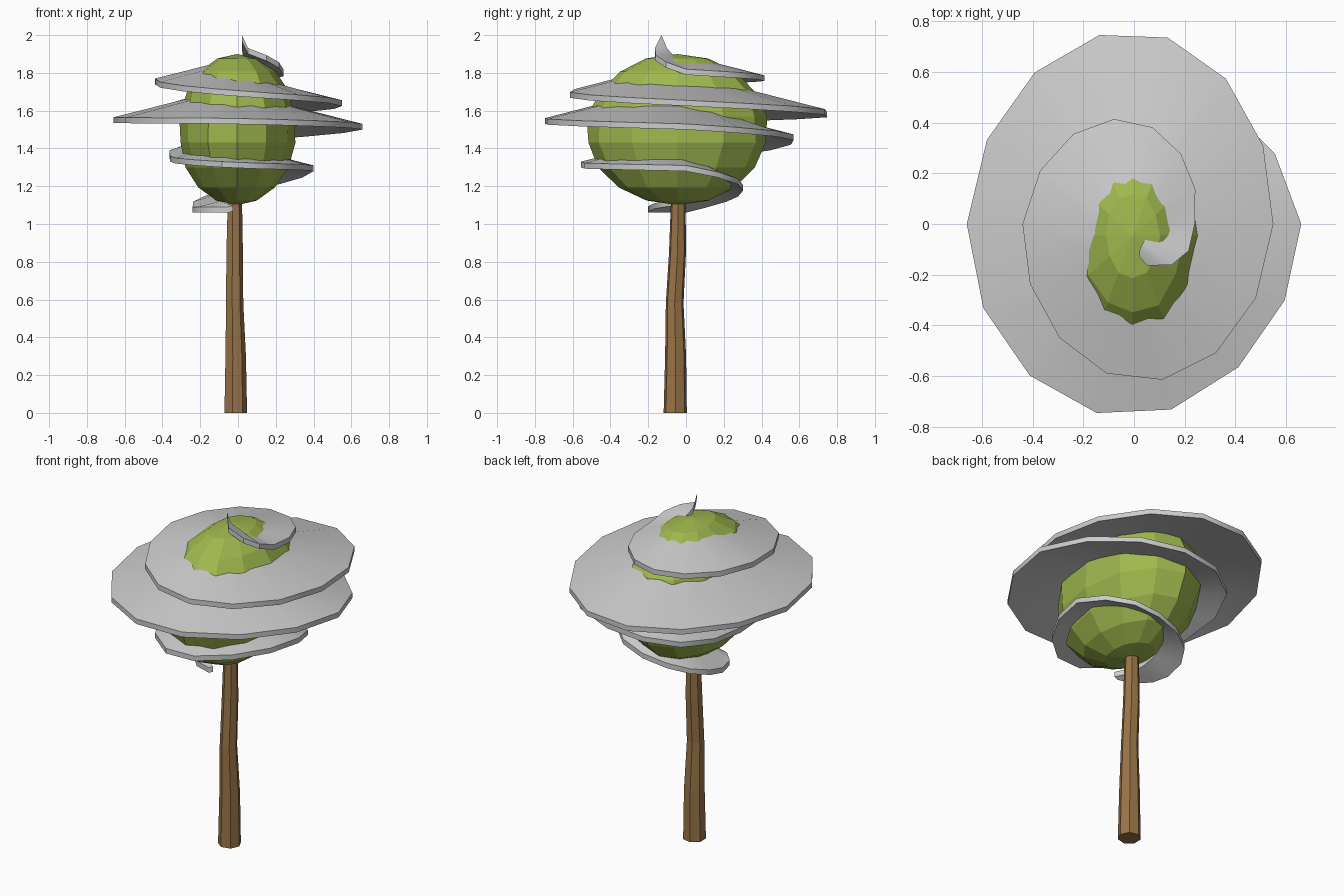
import bpy, bmesh, math, random
from mathutils import Vector

if "Cube" in bpy.data.objects:
    bpy.data.objects.remove(bpy.data.objects["Cube"])

random.seed(4)


def material(name, rgb):
    m = bpy.data.materials.new(name)
    m.diffuse_color = (*rgb, 1)
    m.use_nodes = True
    m.node_tree.nodes["Principled BSDF"].inputs["Base Color"].default_value = m.diffuse_color
    return m


def finish(bm, name, mat=None):
    bmesh.ops.recalc_face_normals(bm, faces=bm.faces)
    me = bpy.data.meshes.new(name)
    bm.to_mesh(me)
    bm.free()
    ob = bpy.data.objects.new(name, me)
    bpy.context.collection.objects.link(ob)
    if mat:
        me.materials.append(mat)
    return ob


def loft(rings, name, mat=None):
    """Join equal-sized closed rings of points and cap both ends."""
    bm = bmesh.new()
    vs = [[bm.verts.new(p) for p in r] for r in rings]
    n = len(vs[0])
    for a, b in zip(vs, vs[1:]):
        for j in range(n):
            k = (j + 1) % n
            bm.faces.new((a[j], a[k], b[k], b[j]))
    bm.faces.new(vs[0])
    bm.faces.new(vs[-1])
    return finish(bm, name, mat)


def interp(vals, t):
    t = min(max(t, 0), len(vals) - 1)
    i = min(int(t), len(vals) - 2)
    return vals[i] + (vals[i + 1] - vals[i]) * (t - i)


# trunk: slightly bent, tapering, seven-sided
path = [(-0.015, -0.057, 0, 0.063), (-0.015, -0.055, 0.3, 0.057),
        (-0.02, -0.06, 0.58, 0.048), (-0.02, -0.045, 0.85, 0.046),
        (-0.018, -0.04, 1.2, 0.038)]
loft([[(x + r * math.cos(math.tau * j / 7), y + r * math.sin(math.tau * j / 7), z)
       for j in range(7)] for x, y, z, r in path],
     "trunk", material("bark", (0.32, 0.175, 0.065)))

# foliage: faceted, slightly lumpy ellipsoid
CX, CY, CZ, RX, RY, RZ = -0.005, -0.045, 1.5, 0.315, 0.49, 0.4
bm = bmesh.new()
bmesh.ops.create_uvsphere(bm, u_segments=12, v_segments=9, radius=1)
for v in bm.verts:
    pole = abs(v.co.z) > 0.99
    k = 1 if pole else random.uniform(0.96, 1.02)
    v.co = Vector((CX + v.co.x * RX * k, CY + v.co.y * RY * k, CZ + v.co.z * RZ))
finish(bm, "foliage", material("leaf", (0.35, 0.48, 0.075)))

# spiral ribbon: outer half-widths and heights listed per quarter turn, top down
A = [0.24, 0.44, 0.55, 0.66, 0.66, 0.36, 0.40, 0.24]               # right / left
B = [0.15, 0.41, 0.62, 0.765, 0.765, 0.57, 0.57, 0.29, 0.20]       # front / back
Z = [1.95, 1.82, 1.79, 1.77, 1.705, 1.655, 1.60, 1.565, 1.56,
     1.53, 1.465, 1.36, 1.325, 1.31, 1.19, 1.09, 1.09]
STEPS, THICK = 14, 0.03
rings = []
for i in range(4 * STEPS):
    q = 4 * (i + 0.5) / STEPS
    ang = -math.pi / 2 + q * math.pi / 2
    c, s = math.cos(ang), math.sin(ang)
    xo, yo, zo = interp(A, (q - 1) / 2) * c, interp(B, q / 2) * s, interp(Z, q)
    h = min(abs(zo + 0.06 - CZ) / RZ, 1)
    f = 0.65 * max(math.sqrt(1 - h * h), 0.22)
    xi, yi = CX + RX * f * c, CY + RY * f * s
    zi = zo + 0.25 * math.hypot(xo - xi, yo - yi)
    if i == 0:                                   # upturned pointed tip
        xi, yi, zi = 0.02, -0.13, 2.0
    rings.append([(xo, yo, zo), (xi, yi, zi),
                  (xi, yi, zi - THICK), (xo, yo, zo - THICK)])
ribbon = loft(rings, "spiral_ribbon")
bpy.context.view_layer.objects.active = ribbon
ribbon.select_set(True)
bpy.ops.object.shade_smooth_by_angle(angle=math.radians(35))
